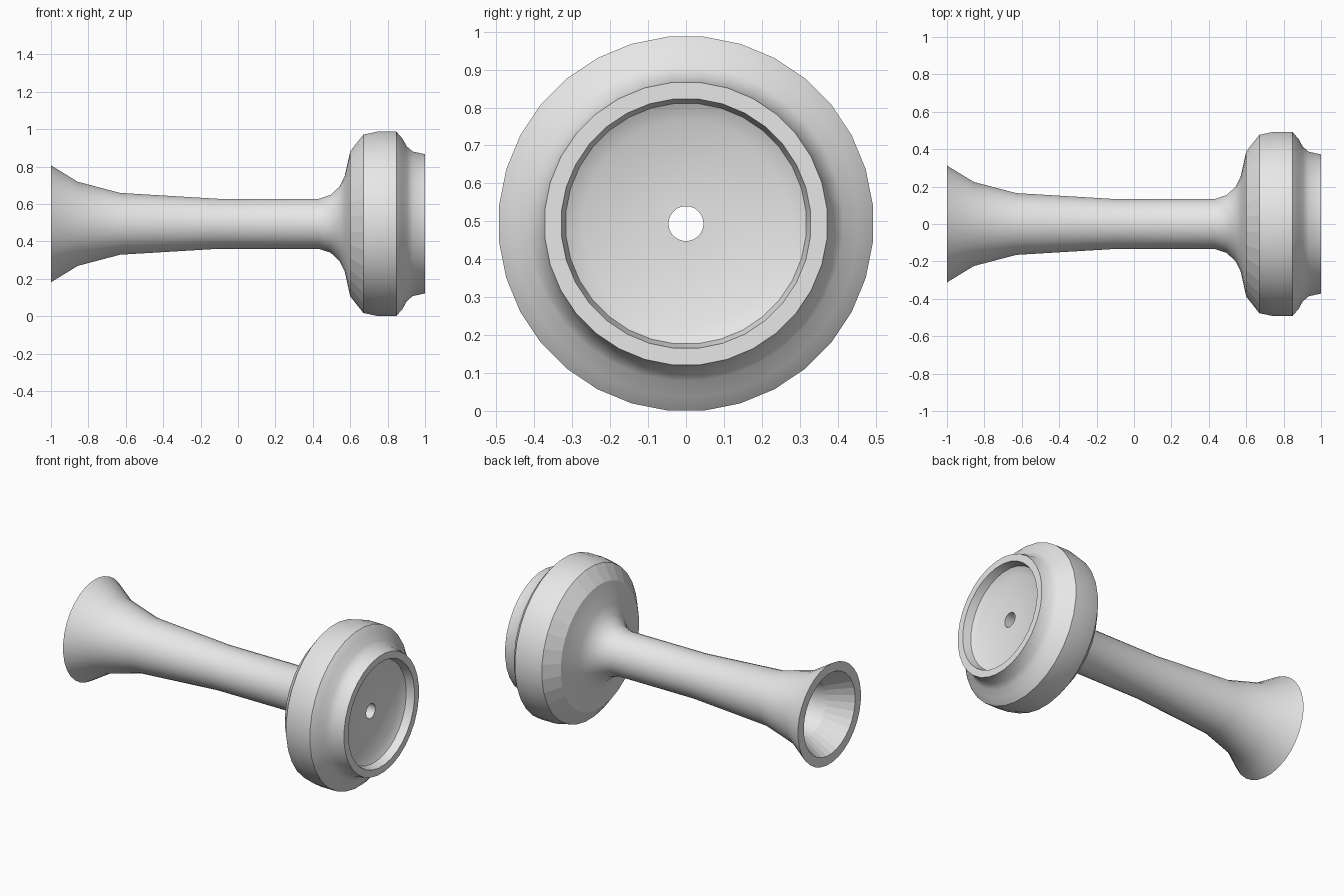
import bpy, bmesh, math
from mathutils import Matrix

if "Cube" in bpy.data.objects:
    bpy.data.objects.remove(bpy.data.objects["Cube"], do_unlink=True)

SIDES = 32
AXIS_Z = 0.494

grey = bpy.data.materials.new("light grey")
grey.use_nodes = True
grey.diffuse_color = (0.8, 0.8, 0.8, 1)
grey.node_tree.nodes["Principled BSDF"].inputs["Base Color"].default_value = (0.8, 0.8, 0.8, 1)

# Outer wall from bell mouth to ear cup, as (x, radius)
outer = [(-1, .314), (-.857, .226), (-.63, .166), (-.1, .134), (.43, .134),
         (.495, .155), (.543, .2), (.57, .254), (.6, .39), (.67, .479),
         (.745, .495), (.847, .495), (.88, .457), (.903, .415), (.935, .388), (1, .374)]
# Cup recess, then the sound channel widening back to the bell mouth
inner = [(1, .33), (.95, .318), (.925, .272), (.925, .046), (-.1, .08),
         (-.63, .115), (-.857, .175), (-1, .256)]


def lathe(name, profile):
    """Turn a closed profile round the x axis into one solid."""
    bm = bmesh.new()
    rings = []
    for x, r in profile:
        ring = []
        for i in range(SIDES):
            a = 2 * math.pi * (i + .5) / SIDES
            ring.append(bm.verts.new((x, r * math.cos(a), r * math.sin(a))))
        rings.append(ring)
    for k, ring in enumerate(rings):
        nxt = rings[(k + 1) % len(rings)]
        for i in range(SIDES):
            j = (i + 1) % SIDES
            bm.faces.new((ring[i], ring[j], nxt[j], nxt[i]))
    bmesh.ops.recalc_face_normals(bm, faces=bm.faces)
    bm.transform(Matrix.Translation((0, 0, AXIS_Z)))
    mesh = bpy.data.meshes.new(name)
    bm.to_mesh(mesh)
    bm.free()
    mesh.materials.append(grey)
    obj = bpy.data.objects.new(name, mesh)
    bpy.context.collection.objects.link(obj)
    return obj


horn = lathe("listening_horn", outer + inner)
bpy.ops.object.select_all(action='DESELECT')
horn.select_set(True)
bpy.context.view_layer.objects.active = horn
bpy.ops.object.shade_smooth_by_angle(angle=math.radians(30))

# Keep the flared bell and the shoulder chamfer faceted
for face in horn.data.polygons:
    c = face.center
    radius = math.hypot(c.y, c.z - AXIS_Z)
    on_bell = c.x < -.65 and radius > .17 and face.normal.x < .1
    on_shoulder = .6 < c.x < .67 and radius > .35
    if on_bell or on_shoulder:
        face.use_smooth = False
